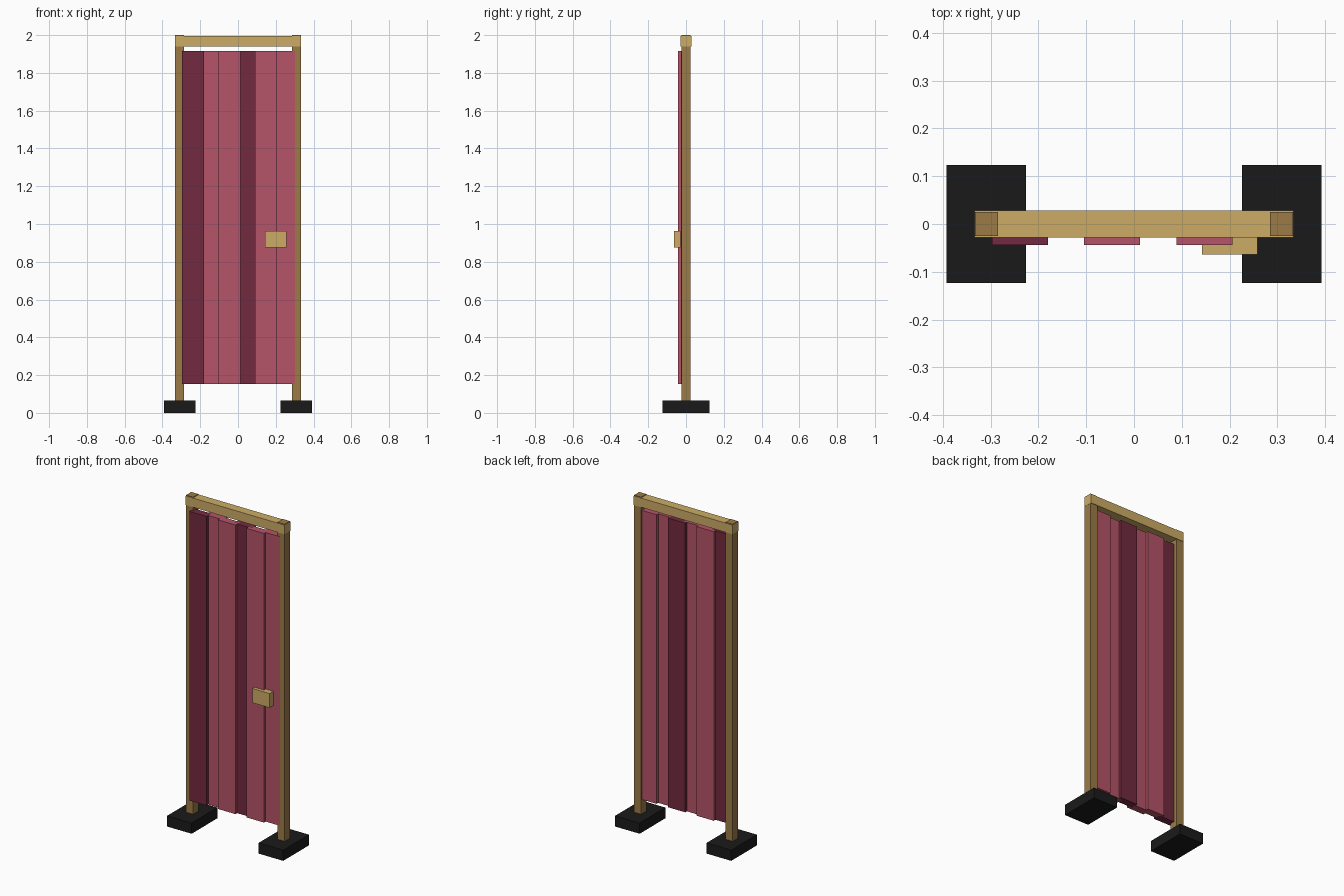
import bpy, bmesh
from mathutils import Vector

if "Cube" in bpy.data.objects:
    bpy.data.objects.remove(bpy.data.objects["Cube"])


def material(name, rgb):
    """Flat colour given as 8-bit sRGB, stored linear."""
    lin = [((c / 255 + 0.055) / 1.055) ** 2.4 for c in rgb]
    m = bpy.data.materials.new(name)
    m.diffuse_color = (*lin, 1)
    m.use_nodes = True
    m.node_tree.nodes["Principled BSDF"].inputs["Base Color"].default_value = m.diffuse_color
    return m


light_wood = material("light wood", (204, 172, 102))
dark_wood = material("dark wood", (156, 123, 71))
rose = material("rose cloth", (181, 84, 104))
wine = material("wine cloth", (115, 42, 65))
black = material("black base", (26, 26, 26))


def box(name, x, y, z, mat):
    """Box from (min, max) ranges on each axis."""
    lo, hi = Vector((x[0], y[0], z[0])), Vector((x[1], y[1], z[1]))
    bm = bmesh.new()
    bmesh.ops.create_cube(bm, size=1)
    bmesh.ops.scale(bm, vec=hi - lo, verts=bm.verts)
    bmesh.ops.translate(bm, vec=(lo + hi) / 2, verts=bm.verts)
    me = bpy.data.meshes.new(name)
    bm.to_mesh(me)
    bm.free()
    me.materials.append(mat)
    ob = bpy.data.objects.new(name, me)
    bpy.context.collection.objects.link(ob)
    return ob


# Posts and weighted feet on both sides
for side, s in (("left", -1), ("right", 1)):
    cx = s * 0.309
    box(side + "_foot", (cx - 0.083, cx + 0.083), (-0.124, 0.124), (0, 0.065), black)
    box(side + "_post", (cx - 0.024, cx + 0.024), (-0.025, 0.025), (0.002, 2.0), dark_wood)

# Top rail, just below the post tops
box("top_rail", (-0.3335, 0.3335), (-0.028, 0.028), (1.94, 1.996), light_wood)

# Overlapping curtain folds, alternately forward and back
for i in range(6):
    cx = -0.239 + i * 0.0966
    front = -0.0435 if i % 2 == 0 else -0.0275
    box(f"curtain_fold_{i + 1}", (cx - 0.0585, cx + 0.0585), (front, front + 0.046),
        (0.153, 1.917), wine if i % 3 == 0 else rose)

# Small plaque on the curtain front
box("plaque", (0.142, 0.258), (-0.064, -0.028), (0.875, 0.962), light_wood)
